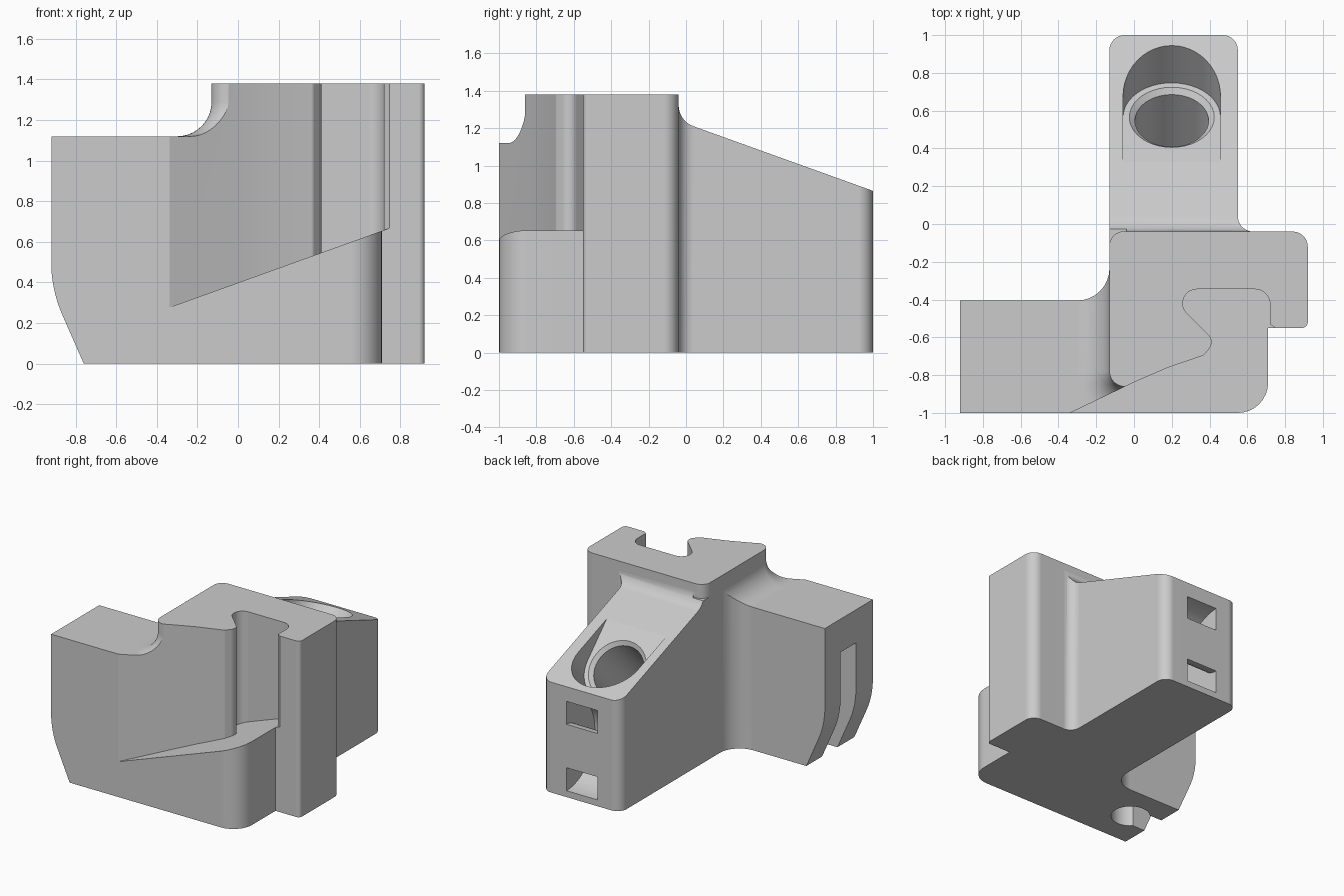
import bpy, bmesh
from math import pi, sin, cos, asin, tan, radians
from mathutils import Vector, Matrix

old = bpy.data.objects.get("Cube")
if old:
    bpy.data.objects.remove(old, do_unlink=True)

grey = bpy.data.materials.new("plain grey")
grey.use_nodes = True
grey.diffuse_color = (0.6, 0.6, 0.6, 1)
grey.node_tree.nodes["Principled BSDF"].inputs["Base Color"].default_value = (0.6, 0.6, 0.6, 1)


def arc(cx, cy, r, a0, a1, n=10):
    return [(cx + r * cos(a0 + (a1 - a0) * i / n), cy + r * sin(a0 + (a1 - a0) * i / n))
            for i in range(n + 1)]


def rounded(points, n=8):
    """Outline from (x, y) or (x, y, radius) corners."""
    out = []
    for i, p in enumerate(points):
        c = Vector(p[:2])
        if len(p) == 2:
            out.append(tuple(c))
            continue
        u = (Vector(points[i - 1][:2]) - c).normalized()
        v = (Vector(points[(i + 1) % len(points)][:2]) - c).normalized()
        half = u.angle(v) / 2
        centre = c + (u + v).normalized() * (p[2] / sin(half))
        start = c + u * (p[2] / tan(half)) - centre
        sweep = pi - 2 * half
        if u.x * v.y - u.y * v.x > 0:
            sweep = -sweep
        for k in range(n + 1):
            t = sweep * k / n
            out.append((centre.x + start.x * cos(t) - start.y * sin(t),
                        centre.y + start.x * sin(t) + start.y * cos(t)))
    return out


def loft(name, rings, matrix=Matrix()):
    """Closed solid through rings of equal point count."""
    bm = bmesh.new()
    loops = [[bm.verts.new(matrix @ Vector(p)) for p in ring] for ring in rings]
    n = len(loops[0])
    for a, b in zip(loops, loops[1:]):
        for i in range(n):
            j = (i + 1) % n
            bm.faces.new((a[i], a[j], b[j], b[i]))
    bm.faces.new(loops[0][::-1])
    bm.faces.new(loops[-1])
    bm.normal_update()
    if bm.calc_volume(signed=True) < 0:
        bmesh.ops.reverse_faces(bm, faces=bm.faces[:])
    mesh = bpy.data.meshes.new(name)
    bm.to_mesh(mesh)
    bm.free()
    mesh.materials.append(grey)
    obj = bpy.data.objects.new(name, mesh)
    bpy.context.collection.objects.link(obj)
    return obj


def prism(name, outline, lo, hi, matrix=Matrix()):
    return loft(name, [[(x, y, h) for x, y in outline] for h in (lo, hi)], matrix)


def volume(mesh):
    bm = bmesh.new()
    bm.from_mesh(mesh)
    size = bm.calc_volume(signed=True)
    bm.free()
    return size


def carve(tool, operation="DIFFERENCE"):
    """Cut the body, taking the first solver that gives a sound solid."""
    tool.hide_render = True
    before = volume(body.data)
    mod = body.modifiers.new(tool.name, "BOOLEAN")
    mod.operation, mod.object = operation, tool
    result = None
    for solver in ("EXACT", "MANIFOLD", "FLOAT"):
        mod.solver = solver
        graph = bpy.context.evaluated_depsgraph_get()
        trial = bpy.data.meshes.new_from_object(body.evaluated_get(graph))
        if 0.7 * before < volume(trial) < before:
            result = trial
            break
        bpy.data.meshes.remove(trial)
    body.modifiers.remove(mod)
    if result:
        body.data = result
    bpy.data.objects.remove(tool, do_unlink=True)


# Axis maps for profiles drawn in the yz plane (along x) and the xz plane (along y)
ALONG_X = Matrix(((0, 0, 1, 0), (1, 0, 0, 0), (0, 1, 0, 0), (0, 0, 0, 1)))
ALONG_Y = Matrix(((1, 0, 0, 0), (0, 0, 1, 0), (0, 1, 0, 0), (0, 0, 0, 1)))

# Bracket body: full footprint
TOP, ARM = 1.38, 1.12
body = prism("bracket_body", rounded([
    (-0.92, -1), (0.71, -1, 0.16), (0.71, -0.55), (0.92, -0.55, 0.03),
    (0.92, -0.04, 0.08), (0.55, -0.04, 0.08), (0.55, 1, 0.08), (-0.13, 1, 0.08),
    (-0.13, -0.405, 0.17), (-0.92, -0.405)]), 0, TOP)


# Tower flaring into the lower side arm
def tower_ring(d, z):
    pts = arc(-0.05, -0.78, 0.08 + d, pi, 1.5 * pi)
    pts += [(3 + d, -0.86 - d), (3 + d, 3 + d), (-0.13 - d, 3 + d)]
    return [(x, y, z) for x, y in pts]


R = 0.17
steps = [i * pi / 20 for i in range(11)]
flare = [tower_ring(2, -0.1), tower_ring(2, ARM)]
flare += [tower_ring(R - R * sin(t), ARM + R - R * cos(t)) for t in steps]
flare += [tower_ring(0, 1.5)]
carve(loft("tower_flare", flare), "INTERSECT")

# Sloping top of the rear arm
carve(prism("rear_slope", rounded([(-0.0395, 1.5), (-0.0395, 1.239, 0.12),
                                   (1.1, 0.829), (1.1, 1.5)]), -0.3, 0.7, ALONG_X))

# Rounded rear corner of the tower
carve(prism("tower_corner", rounded([(-0.2, -0.13), (-0.1315, -0.13), (-0.1315, -0.0385, 0.08),
                                     (-0.04, -0.0385), (-0.04, 0.03), (-0.2, 0.03)]), 1.27, 1.5))

# Swept-in lower end of the side arm
carve(prism("arm_end", rounded([(-1.2, 0.8), (-0.9205, 0.8), (-0.9205, 0.365, 0.65),
                                (-0.716, -0.1), (-1.2, -0.1)]), -1.2, -0.2, ALONG_Y))

# Hooked front recess with a ramped floor
hook = rounded([(-0.546, -1.1), (0, -0.838), (0.18, -0.76), (0.37, -0.695, 0.03),
                (0.43, -0.62, 0.055), (0.149, -0.345, 0.075), (0.72, -0.345, 0.08),
                (0.72, -0.53), (0.75, -0.552), (0.75, -1.1)])
ramp = [(x, y, 0.28 + 0.36 * (x + 0.33)) for x, y in hook]
carve(loft("front_recess", [ramp, [(x, y, 1.6) for x, y in hook]]))

# Keyhole slot under the side arm
a = pi - asin(0.095 / 0.14)
keyhole = arc(-0.55, -0.695, 0.14, -a, a, 28) + [(-1.1, -0.6), (-1.1, -0.79)]
carve(prism("keyhole_slot", keyhole, -0.1, 0.86))

# Tilted screw seat and bore in the rear arm
tilt = Matrix.Translation((0.2, 0.565, 0.87)) @ Matrix.Rotation(radians(-45), 4, "X")
seat = arc(0, 0, 0.258, 0, pi, 24) + [(-0.258, -0.45), (0.258, -0.45)]
carve(prism("screw_seat", seat, 0, 0.5, tilt))
bore = [(0.195, -0.7), (0.195, -0.025), (0.225, 0), (0.225, 0.1)]
circle = arc(0, 0, 1, 0, 2 * pi, 40)[:-1]
carve(loft("screw_bore", [[(x * r, y * r, h) for x, y in circle] for r, h in bore], tilt))

# Curved strap tunnel joining the two rear windows
tunnel = [(1.1, 0.75)] + arc(1, 0.4, 0.35, pi / 2, 1.5 * pi, 24) + [(1.1, 0.05), (1.1, 0.23)]
tunnel += arc(1, 0.4, 0.17, 1.5 * pi, pi / 2, 24) + [(1.1, 0.57)]
carve(prism("strap_tunnel", tunnel, 0.065, 0.335, ALONG_X))

# Smooth curves, crisp edges
bpy.ops.object.select_all(action="DESELECT")
body.select_set(True)
bpy.context.view_layer.objects.active = body
bpy.ops.object.shade_smooth_by_angle(angle=radians(25))
weighted = body.modifiers.new("weighted_normals", "WEIGHTED_NORMAL")
weighted.keep_sharp = True
